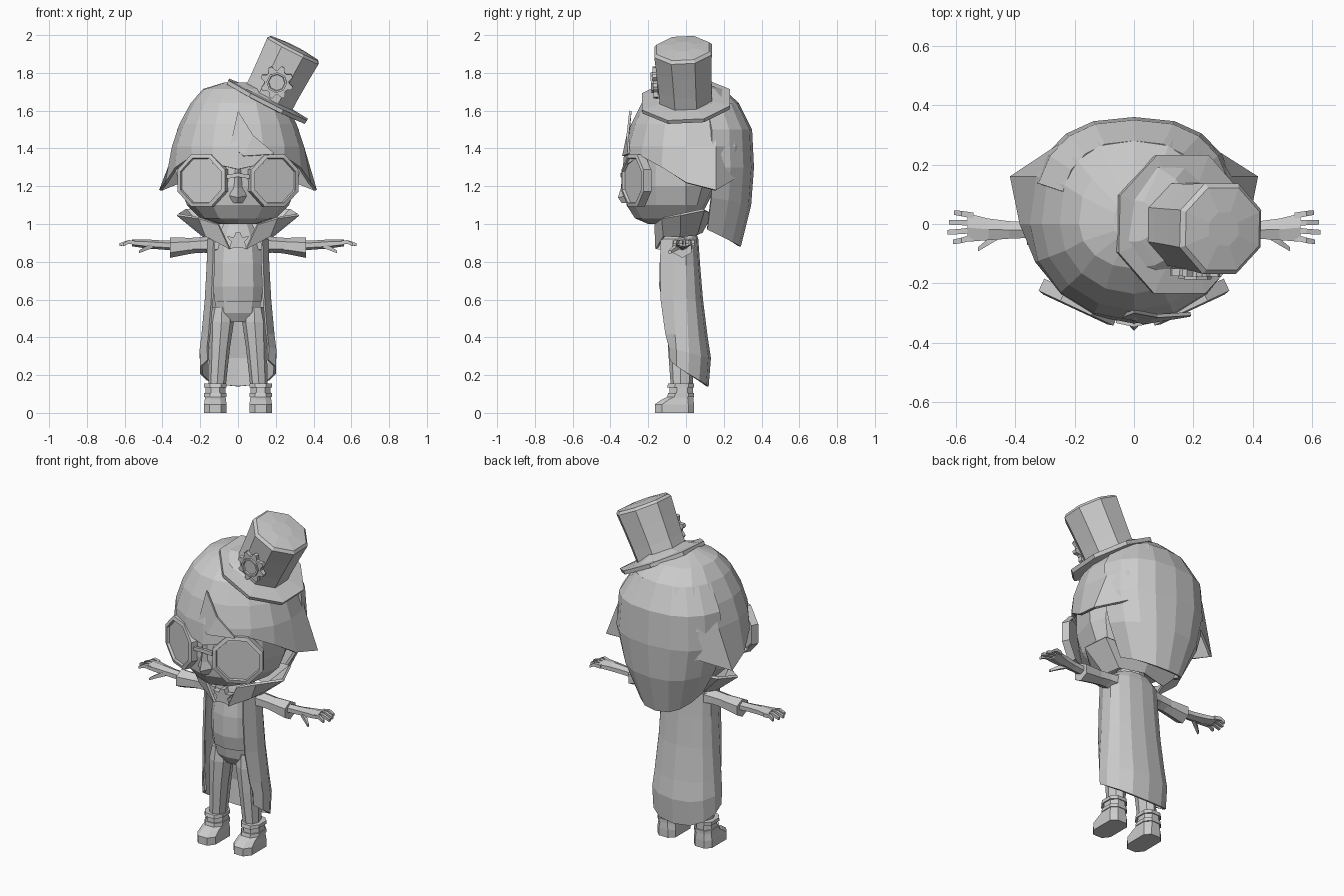
import bpy, bmesh
from math import sin, cos, pi, radians
from mathutils import Matrix, Vector

if "Cube" in bpy.data.objects:
    bpy.data.objects.remove(bpy.data.objects["Cube"])


def loft(name, rings, closed=True, caps=True, mirror=False, thick=0):
    """Skin a list of equal-length point rings into one flat-shaded object."""
    bm = bmesh.new()
    vs = [[bm.verts.new(p) for p in r] for r in rings]
    n = len(vs[0])
    for a, b in zip(vs, vs[1:]):
        for i in range(n if closed else n - 1):
            j = (i + 1) % n
            bm.faces.new((a[i], a[j], b[j], b[i]))
    if caps:
        bm.faces.new(vs[0][::-1])
        bm.faces.new(vs[-1])
    bmesh.ops.recalc_face_normals(bm, faces=bm.faces)
    me = bpy.data.meshes.new(name)
    bm.to_mesh(me)
    bm.free()
    ob = bpy.data.objects.new(name, me)
    bpy.context.collection.objects.link(ob)
    if mirror:
        m = ob.modifiers.new("mirror", 'MIRROR')
        m.merge_threshold = 0.0005
    if thick:
        s = ob.modifiers.new("thickness", 'SOLIDIFY')
        s.thickness = thick
        s.offset = -1 if thick > 0 else 0
    return ob


def ring(z, rx, yf, yb, n, yc=0.0, cx=0.0, a0=0, a1=360, dz=0, p=1.0):
    """Horizontal oval (or arc); angle 0 faces front. dz lifts the front end."""
    full = a1 - a0 == 360
    pts = []
    for i in range(n if full else n + 1):
        a = radians(a0 + (a1 - a0) * i / n)
        c, s = cos(a), sin(a)
        lift = dz * (1 + c) / (1 + cos(radians(a0)))
        if c < -1e-6:   # squarer back
            y = yc + (yb - yc) * abs(c) ** p
            s = (1 if s > 0 else -1) * abs(s) ** p
        else:
            y = yc - (yc - yf) * c
        pts.append((cx + rx * s, y, z + lift))
    return pts


def lathe(name, profile, M, n=8, sx=1.0, **kw):
    """Rings of (radius, height) about a local z axis, placed by matrix M."""
    rings = [[M @ Vector((sx * r * cos(2 * pi * (i + .5) / n),
                          r * sin(2 * pi * (i + .5) / n), h)) for i in range(n)]
             for r, h in profile]
    return loft(name, rings, **kw)


def beam(name, sections, n=6, mirror=True):
    """Limb along x from (x, y, z, half depth, half height) sections."""
    rings = [[(x, y + ry * cos(2 * pi * (i + .5) / n), z + rz * sin(2 * pi * (i + .5) / n))
              for i in range(n)] for x, y, z, ry, rz in sections]
    return loft(name, rings, mirror=mirror)


# Head
loft("head", [ring(*r, 12, p=.9) for r in [
    (1.0, .10, -.20, .02), (1.03, .20, -.27, .07), (1.10, .27, -.315, .11),
    (1.20, .31, -.325, .16), (1.35, .32, -.315, .22), (1.50, .28, -.26, .26)]])
loft("nose", [[(-.018, -.31, 1.29), (0, -.335, 1.29), (.018, -.31, 1.29)],
              [(-.03, -.31, 1.19), (0, -.345, 1.19), (.03, -.31, 1.19)],
              [(-.045, -.31, 1.15), (0, -.36, 1.14), (.045, -.31, 1.15)],
              [(-.03, -.30, 1.11), (0, -.34, 1.11), (.03, -.30, 1.11)]])

# Hair cap with uneven lower edge and flared side locks
cap = [ring(*r, 16, p=.8) for r in [
    (1.75, .07, -.06, .08), (1.715, .185, -.15, .20), (1.64, .25, -.235, .28),
    (1.53, .31, -.29, .33), (1.41, .35, -.325, .345)]]
edge_z = [1.29, 1.32, 1.36, 1.30, 1.22, 1.18, 1.24, 1.22, 1.22]
edge_r = [.35, .35, .345, .36, .385, .445, .34, .33, .33]
low = []
for i in range(16):
    k = min(i, 16 - i)
    low.append(ring(edge_z[k], edge_r[k], -.335, .345, 16, p=.8)[i])
hair = loft("hair_cap", cap + [low], caps=False, thick=.015)
bm = bmesh.new()
bm.from_mesh(hair.data)
bm.faces.new([v for v in bm.verts if v.co.z > 1.745])
bmesh.ops.recalc_face_normals(bm, faces=bm.faces)
bm.to_mesh(hair.data)
bm.free()

# Long back hair and a stray fringe lock
loft("back_hair", [ring(z, rx, -.1, yb, 8, a0=108, a1=252, dz=dz, p=.8)
                   for z, rx, yb, dz in [
    (1.64, .25, .28, 0), (1.50, .335, .35, 0), (1.30, .35, .36, 0),
    (1.10, .30, .345, .04), (.88, .20, .29, .09)]], closed=False, caps=False, thick=.015)
loft("fringe_lock", [[(-.04, -.315, 1.42), (0, -.30, 1.60)],
                     [(.03, -.338, 1.36), (.08, -.315, 1.47)],
                     [(.19, -.312, 1.37), (.192, -.308, 1.375)]],
     closed=False, caps=False, thick=.012)

# Goggles
G = Matrix.Translation((.187, -.265, 1.23)) @ Matrix.Rotation(radians(25), 4, 'Z') \
    @ Matrix.Rotation(radians(90), 4, 'X')
lathe("goggle_frame", [(.150, -.025), (.150, .02), (.128, .025), (.124, .008)], G,
      caps=False, mirror=True)
lathe("goggle_lens", [(.126, 0), (.126, .01)], G, mirror=True)
beam("goggle_bridge", [(-.06, -.325, 1.25, .012, .015), (0, -.338, 1.26, .012, .015),
                       (.06, -.325, 1.25, .012, .015)], 4, False)

# Tilted top hat with gear badge
H = Matrix.Translation((.155, 0, 1.65)) @ Matrix.Rotation(radians(27), 4, 'Y') \
    @ Matrix.Rotation(radians(3), 4, 'X')
lathe("hat_brim", [(.15, -.02), (.25, -.012), (.253, .01), (.15, .02)], H)
lathe("hat_crown", [(.150, 0), (.152, .09), (.158, .2), (.165, .30), (.15, .315),
                    (.06, .325)], H)
B = H @ Matrix.Translation((0, -.143, .12)) @ Matrix.Rotation(radians(90), 4, 'X')
teeth = []
for i in range(32):
    r = .088 if i % 4 in (0, 1) else .066
    a = 2 * pi * i / 32
    teeth.append((r * cos(a), r * sin(a)))
loft("hat_gear", [[B @ Vector((x, y, h)) for x, y in teeth] for h in (0, .025)])
lathe("gear_hub", [(.055, .02), (.055, .036), (.045, .036), (.042, .028)], B)

# Torso, hips, legs
loft("vest", [ring(*r, 10, yc=-.03) for r in [
    (.59, .132, -.125, .05), (.67, .138, -.142, .055), (.79, .135, -.14, .05),
    (.88, .125, -.125, .05), (.95, .105, -.11, .045), (1.02, .07, -.09, .04)]])
loft("hips", [ring(*r, 10, yc=-.03) for r in [
    (.48, .06, -.075, .025), (.53, .12, -.105, .045), (.60, .128, -.118, .045)]])
loft("leg", [ring(*r, 8, yc=-.03, cx=cx) for cx, r in [
    (.085, (.56, .05, -.09, .04)), (.088, (.48, .066, -.1, .045)),
    (.098, (.34, .055, -.095, .045)), (.112, (.13, .046, -.08, .035))]], mirror=True)


# Boots
def boot_ring(z, hx, yf, yb, cx=.12):
    c = .03
    return [(cx - hx, yb - c, z), (cx - hx, yf + c * 1.3, z), (cx - hx + c, yf, z),
            (cx + hx - c, yf, z), (cx + hx, yf + c * 1.3, z), (cx + hx, yb - c, z),
            (cx + hx - c, yb, z), (cx - hx + c, yb, z)]


loft("boot", [boot_ring(*r) for r in [
    (0, .06, -.165, .042), (.045, .06, -.165, .042), (.07, .056, -.13, .04),
    (.09, .054, -.09, .038), (.145, .052, -.085, .038)]], mirror=True)
for z in (.085, .135):
    loft("boot_strap", [boot_ring(z, .059, -.1, .043), boot_ring(z + .02, .059, -.095, .043)],
         mirror=True)

# Long open coat
loft("coat", [ring(z, rx, yf, yb, 10, yc=-.03, a0=52, a1=308, dz=dz, p=.85)
              for z, rx, yf, yb, dz in [
    (.965, .11, -.14, .05, 0), (.92, .165, -.20, .065, 0), (.78, .170, -.205, .075, 0),
    (.60, .180, -.20, .09, 0), (.40, .198, -.16, .115, .02), (.29, .208, -.13, .132, .06),
    (.14, .205, -.12, .12, .14)]], closed=False, caps=False, thick=.012)

# Upturned collar and lapels
loft("collar", [[(.04, -.15, .87), (.10, -.155, 1.0)],
                [(.165, -.11, .94), (.20, -.12, 1.035)],
                [(.175, -.03, .94), (.315, -.03, 1.055)],
                [(.15, .05, .95), (.275, .09, 1.08)],
                [(0, .075, .96), (0, .13, 1.06)]],
     closed=False, caps=False, mirror=True, thick=.014)

# Star-shaped bow tie
half = [(.012, .955), (.022, .93), (.06, .935), (.035, .905), (.05, .865), (.018, .875)]
bow = half + [(-x, z) for x, z in half[::-1]]
loft("bow_tie", [[(x, y, z) for x, z in bow] for y in (-.115, -.15)])

# Sleeves, hands, fingers
beam("sleeve", [(.10, -.02, .89, .065, .05), (.18, -.02, .89, .052, .042),
                (.27, -.02, .885, .046, .04)])
beam("cuff", [(.22, -.02, .885, .044, .038), (.27, -.02, .883, .05, .044),
              (.36, -.02, .875, .058, .054)])
beam("hand", [(.33, -.02, .885, .03, .026), (.42, -.02, .89, .034, .024),
              (.49, -.018, .895, .042, .024), (.56, -.012, .9, .055, .018)])
for i, y in enumerate((.035, .005, -.025, -.055)):
    tip = (.605, .622, .628, .61)[i]
    beam("finger", [(.54, y * .8, .90, .014, .015), (.58, y, .905, .013, .014),
                    (tip, y * 1.1, .89, .011, .011)], 4)
beam("thumb", [(.45, -.035, .885, .018, .018), (.49, -.06, .87, .016, .016),
               (.525, -.085, .852, .01, .01)], 4)
